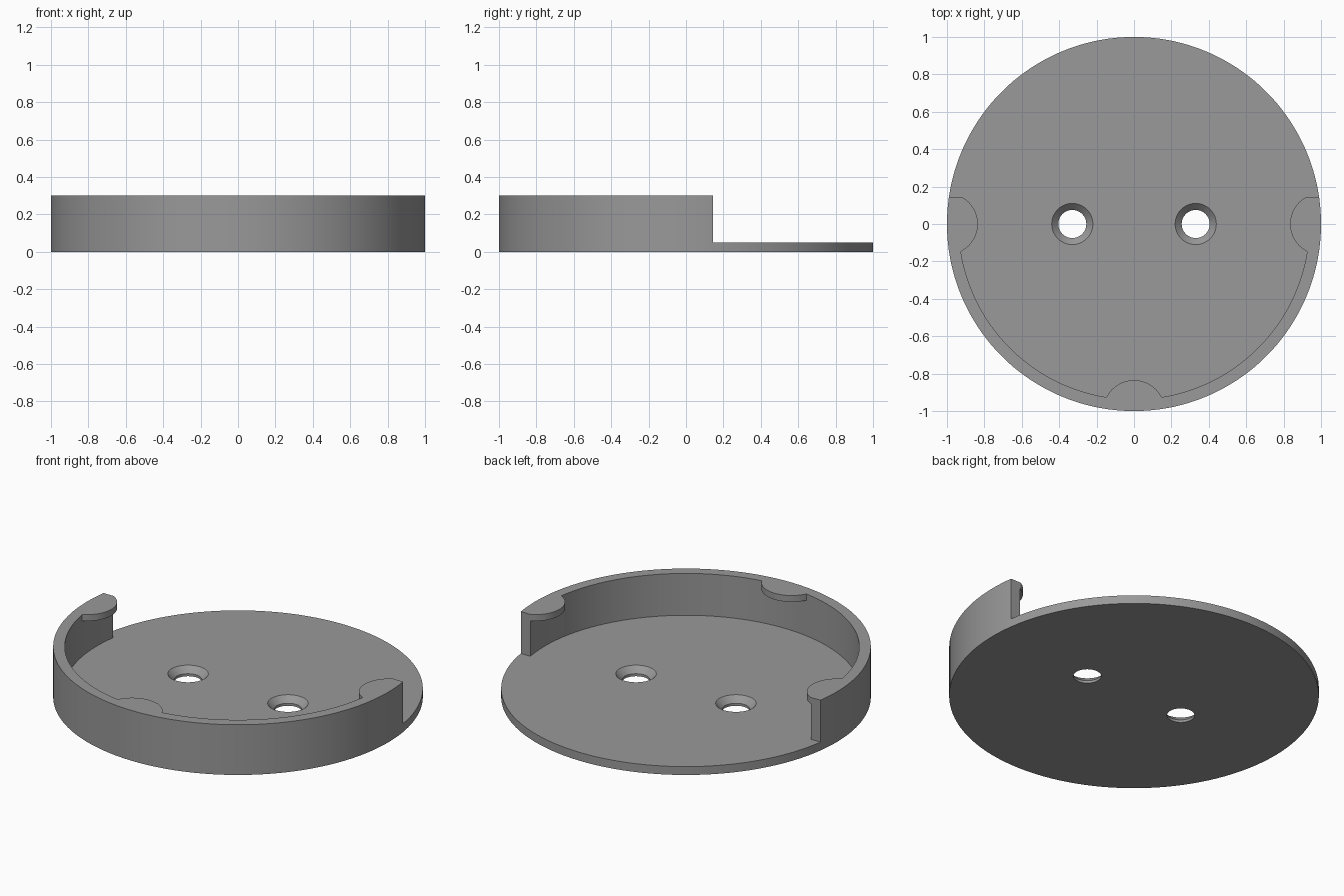
import bpy, bmesh, math

if "Cube" in bpy.data.objects:
    bpy.data.objects.remove(bpy.data.objects["Cube"])

PLATE_TOP, HEIGHT = 0.05, 0.30       # base thickness, total height
INNER_R, TAB_R = 0.9375, 0.165       # wall inside radius, retaining tab radius
TAB_BOTTOM, WALL_END = 0.262, 0.145  # tab underside, y where the wall stops
TAB_ANGLES = (0, math.pi, 1.5 * math.pi)
TAB_HALF = math.acos((INNER_R ** 2 + 1 - TAB_R ** 2) / (2 * INNER_R))

grey = bpy.data.materials.new("grey plastic")
grey.diffuse_color = (0.32, 0.32, 0.32, 1)
grey.use_nodes = True
grey.node_tree.nodes["Principled BSDF"].inputs["Base Color"].default_value = grey.diffuse_color


def loft(name, rings):
    """Closed solid through a stack of equally long point rings."""
    bm = bmesh.new()
    rows = [[bm.verts.new(p) for p in ring] for ring in rings]
    n = len(rows[0])
    for a, b in zip(rows, rows[1:]):
        for i in range(n):
            j = (i + 1) % n
            bm.faces.new((a[i], a[j], b[j], b[i]))
    bm.faces.new(rows[0][::-1])
    bm.faces.new(rows[-1])
    bmesh.ops.remove_doubles(bm, verts=bm.verts, dist=1e-5)
    bmesh.ops.recalc_face_normals(bm, faces=bm.faces)
    mesh = bpy.data.meshes.new(name)
    bm.to_mesh(mesh)
    bm.free()
    mesh.materials.append(grey)
    obj = bpy.data.objects.new(name, mesh)
    bpy.context.collection.objects.link(obj)
    return obj


def lathe(name, profile, x=0, n=64):
    return loft(name, [[(x + r * math.cos(2 * math.pi * i / n),
                         r * math.sin(2 * math.pi * i / n), z) for i in range(n)]
                       for r, z in profile])


def tab_radius(angle):
    """Distance from the centre to the tabbed inner outline."""
    for t in TAB_ANGLES:
        d = (angle - t + math.pi) % (2 * math.pi) - math.pi
        if abs(d) < TAB_HALF - 1e-6:
            return math.cos(d) - math.sqrt(TAB_R ** 2 - math.sin(d) ** 2)
    return INNER_R


# Solid round holder
holder = lathe("round_holder", [(1, 0), (1, HEIGHT)], n=180)

# Pocket with the three tabs left standing at the rim
angles = {round(2 * math.pi * i / 180, 6) for i in range(180)}
for t in TAB_ANGLES:
    for k in range(-12, 13):
        angles.add(round((t + TAB_HALF * k / 12) % (2 * math.pi), 6))
angles = sorted(angles)


def ring(radius, z):
    return [(radius(a) * math.cos(a), radius(a) * math.sin(a), z) for a in angles]


def plain(a):
    return INNER_R


pocket = loft("pocket_cutter", [ring(plain, PLATE_TOP), ring(plain, TAB_BOTTOM),
                                ring(tab_radius, TAB_BOTTOM), ring(tab_radius, 0.4)])

# Open back of the wall
opening = loft("opening_cutter", [[(-1.2, WALL_END, z), (1.2, WALL_END, z),
                                   (1.2, 1.2, z), (-1.2, 1.2, z)]
                                  for z in (PLATE_TOP, 0.5)])

# Countersunk screw holes
holes = [lathe("screw_hole_cutter", [(0.075, -0.1), (0.075, 0.015),
                                     (0.11, PLATE_TOP), (0.11, 0.1)], x)
         for x in (-0.33, 0.33)]

# Cut everything out of the holder
bpy.context.view_layer.objects.active = holder
holder.select_set(True)
for cutter in [pocket, opening] + holes:
    cutter.hide_render = True
    mod = holder.modifiers.new("cut", 'BOOLEAN')
    mod.operation = 'DIFFERENCE'
    mod.solver = 'EXACT'
    mod.object = cutter
    bpy.ops.object.modifier_apply(modifier=mod.name)
    bpy.data.objects.remove(cutter)

bpy.ops.object.shade_smooth_by_angle(angle=math.radians(30))
